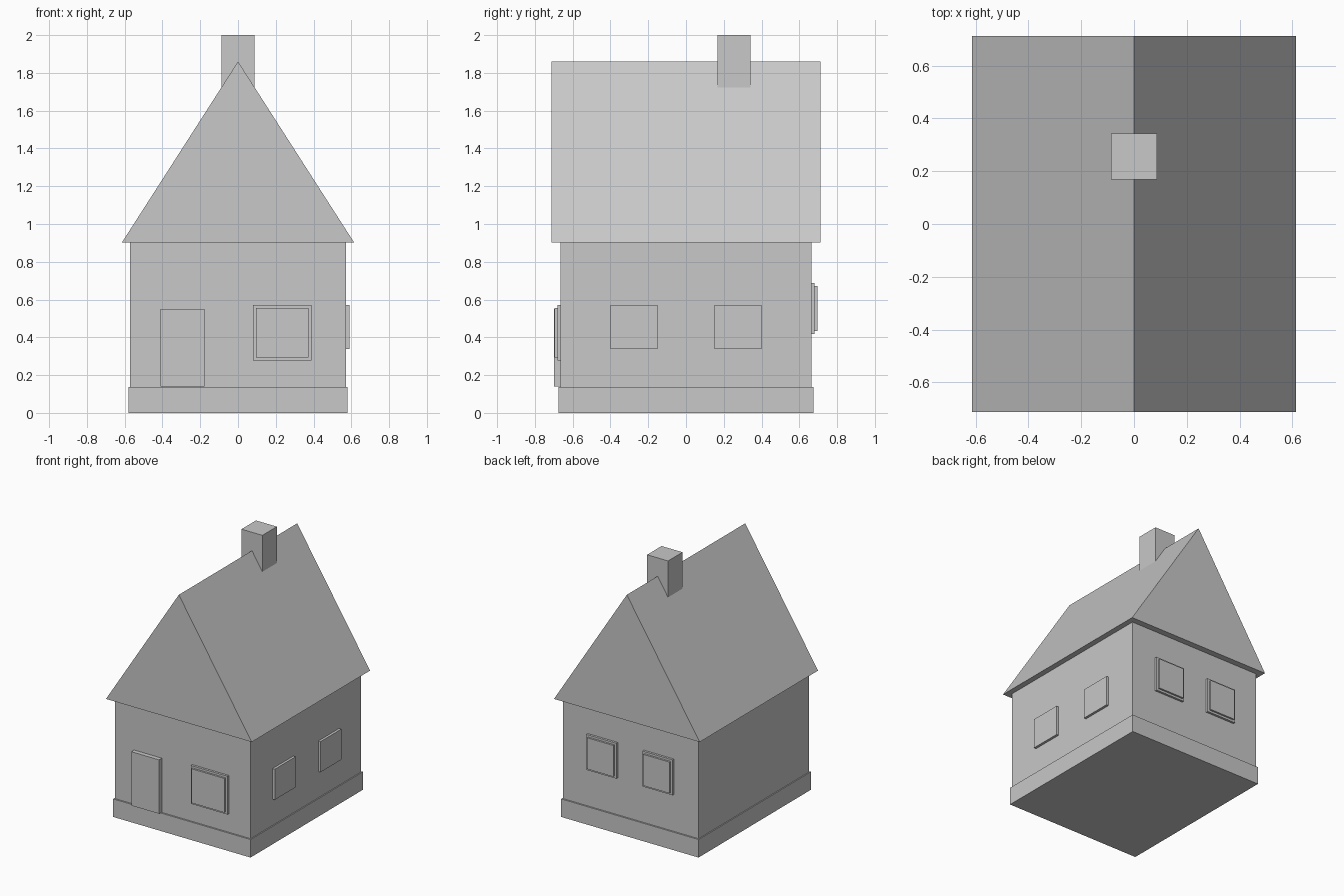
import bpy
import bmesh

cube = bpy.data.objects.get("Cube")
if cube:
    bpy.data.objects.remove(cube, do_unlink=True)

# One plain grey for the whole house
GREY = (0.58, 0.58, 0.58, 1)
grey = bpy.data.materials.new("plain grey")
grey.use_nodes = True
grey.diffuse_color = GREY
grey.node_tree.nodes["Principled BSDF"].inputs["Base Color"].default_value = GREY


def add_object(name, bm):
    bmesh.ops.recalc_face_normals(bm, faces=bm.faces)
    mesh = bpy.data.meshes.new(name)
    bm.to_mesh(mesh)
    bm.free()
    mesh.materials.append(grey)
    obj = bpy.data.objects.new(name, mesh)
    bpy.context.collection.objects.link(obj)
    return obj


def box(name, x, y, z):
    """Box from (low, high) ranges on each axis."""
    bm = bmesh.new()
    bmesh.ops.create_cube(bm, size=1)
    for v in bm.verts:
        v.co = [(lo + hi) / 2 + c * (hi - lo) for c, (lo, hi) in zip(v.co, (x, y, z))]
    return add_object(name, bm)


def framed_window(name, x, z, wall_y, out):
    """Frame plate with a raised pane, facing out along y."""
    inset = 0.016
    for part, margin, depth in (("frame", 0, 0.017), ("pane", inset, 0.031)):
        ys = sorted((wall_y - out * 0.02, wall_y + out * depth))
        box(f"{name}_{part}", (x[0] + margin, x[1] - margin), ys,
            (z[0] + margin, z[1] - margin))


WALL_X, WALL_Y = 0.571, 0.664
BASE_TOP, EAVES, RIDGE = 0.137, 0.903, 1.86

# Plinth and walls
box("plinth", (-0.579, 0.579), (-0.676, 0.676), (0, BASE_TOP))
box("walls", (-WALL_X, WALL_X), (-WALL_Y, WALL_Y), (BASE_TOP, EAVES))

# Solid gable roof: triangle extruded along the ridge
bm = bmesh.new()
gable = bm.faces.new([bm.verts.new((x, -0.712, z))
                      for x, z in ((-0.614, EAVES), (0.614, EAVES), (0, RIDGE))])
ext = bmesh.ops.extrude_face_region(bm, geom=[gable], use_keep_orig=True)
verts = [g for g in ext["geom"] if isinstance(g, bmesh.types.BMVert)]
bmesh.ops.translate(bm, verts=verts, vec=(0, 1.424, 0))
add_object("roof", bm)

# Chimney through the ridge
box("chimney", (-0.088, 0.088), (0.168, 0.342), (1.6, 2))

# Front door and front window
box("front_door", (-0.41, -0.177), (-0.698, -0.64), (BASE_TOP + 0.003, 0.55))
framed_window("front_window", (0.079, 0.389), (0.278, 0.57), -WALL_Y, -1)

# Paired windows on the back and left walls
for tag, s in (("a", -1), ("b", 1)):
    framed_window(f"back_window_{tag}", sorted((s * 0.11, s * 0.362)),
                  (0.418, 0.688), WALL_Y, 1)
    box(f"left_window_{tag}", (0.55, 0.59), sorted((s * 0.151, s * 0.4)), (0.337, 0.57))
